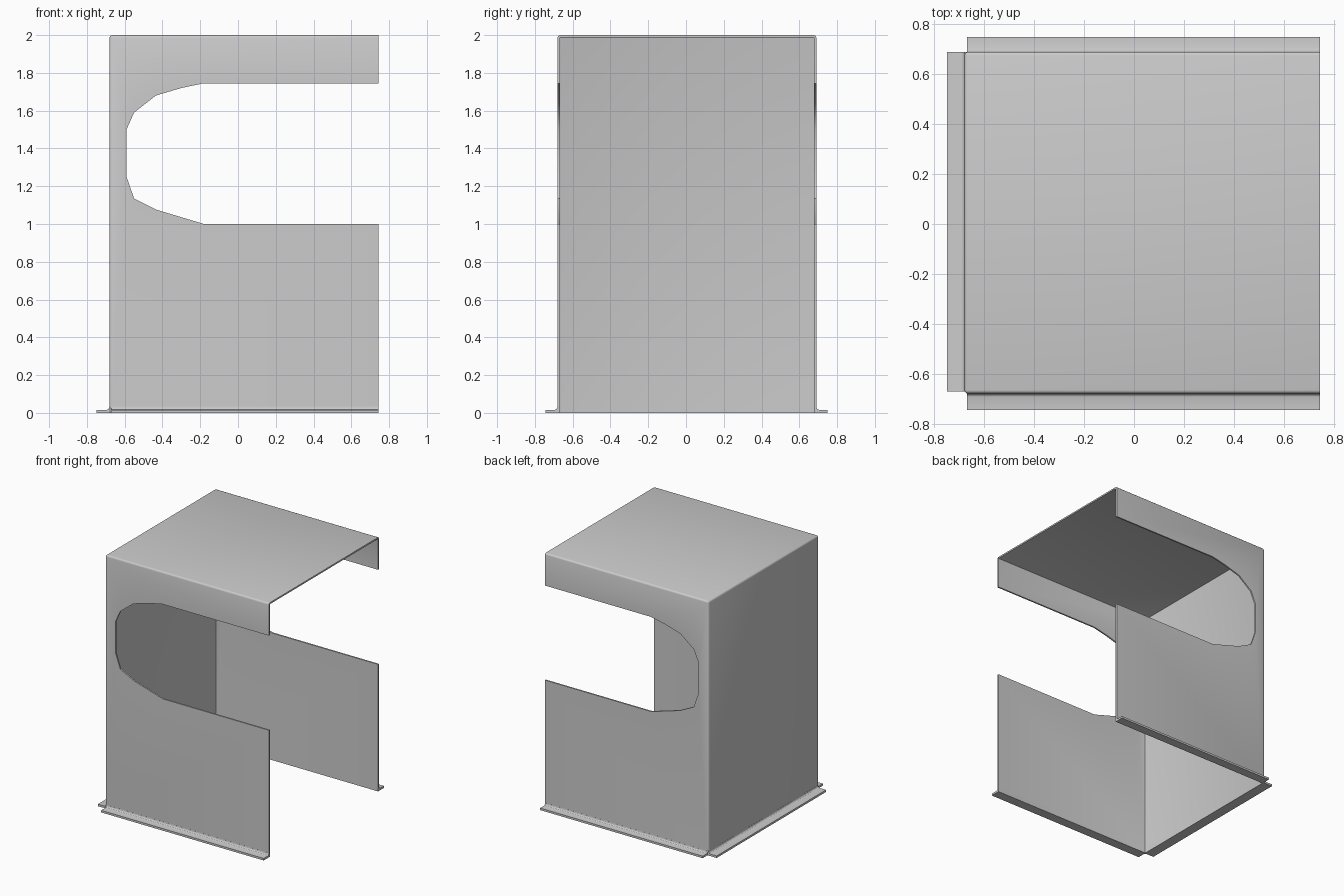
import bpy, bmesh
from mathutils import Vector

if "Cube" in bpy.data.objects:
    bpy.data.objects.remove(bpy.data.objects["Cube"])

X0, X1 = -0.68, 0.745      # closed left side, open right side
Y0, Y1 = -0.68, 0.69
H = 2.0
T = 0.012                  # sheet thickness


def finish(obj):
    bpy.ops.object.select_all(action='DESELECT')
    obj.select_set(True)
    bpy.context.view_layer.objects.active = obj
    for m in list(obj.modifiers):
        bpy.ops.object.modifier_apply(modifier=m.name)
    bpy.ops.object.shade_smooth_by_angle(angle=0.52)


def add_object(name, bm):
    mesh = bpy.data.meshes.new(name)
    bm.to_mesh(mesh)
    bm.free()
    obj = bpy.data.objects.new(name, mesh)
    bpy.context.collection.objects.link(obj)
    return obj


# Side wall outline with the rounded slot open to the right
slot = [(X1, 1.0), (-0.18, 1.0), (-0.43, 1.075), (-0.55, 1.135), (-0.59, 1.25),
        (-0.59, 1.5), (-0.55, 1.59), (-0.435, 1.68), (-0.30, 1.72),
        (-0.18, 1.745), (X1, 1.745)]
outline = [(X0, 0), (X1, 0)] + slot + [(X1, H), (X0, H)]

# Folded sheet shell: front, back, left and top
bm = bmesh.new()
front = [bm.verts.new((x, Y0, z)) for x, z in outline]
back = [bm.verts.new((x, Y1, z)) for x, z in outline]
bm.faces.new(front)
bm.faces.new(back[::-1])
bm.faces.new((front[0], front[-1], back[-1], back[0]))
bm.faces.new((front[-1], front[-2], back[-2], back[-1]))
folds = [e for e in bm.edges if len(e.link_faces) == 2]
bmesh.ops.bevel(bm, geom=folds, offset=0.014, segments=3, profile=0.5,
                affect='EDGES')
shell = add_object("folded_shell", bm)
sol = shell.modifiers.new("thickness", 'SOLIDIFY')
sol.thickness = T
sol.offset = -1
sol.use_even_offset = True
finish(shell)


# Foot flanges: bent-out lip profile swept along each wall
def flange(name, start, end, outward, width):
    profile = [(-T, 0), (width, 0), (width, 0.016), (0.016, 0.016),
               (0.007, 0.019), (0.002, 0.025), (0.0005, 0.034), (-T, 0.034)]
    bm = bmesh.new()
    out, up = Vector(outward), Vector((0, 0, 1))
    vs = [bm.verts.new(Vector(start) + out * d + up * z) for d, z in profile]
    face = bm.faces.new(vs)
    ext = bmesh.ops.extrude_face_region(bm, geom=[face])
    moved = [g for g in ext["geom"] if isinstance(g, bmesh.types.BMVert)]
    bmesh.ops.translate(bm, verts=moved, vec=Vector(end) - Vector(start))
    bmesh.ops.recalc_face_normals(bm, faces=bm.faces)
    finish(add_object(name, bm))


flange("front_flange", (X0 + 0.01, Y0, 0), (X1, Y0, 0), (0, -1, 0), 0.065)
flange("back_flange", (X0 + 0.01, Y1, 0), (X1, Y1, 0), (0, 1, 0), 0.06)
flange("left_flange", (X0, Y0 + 0.008, 0), (X0, Y1, 0), (-1, 0, 0), 0.07)
